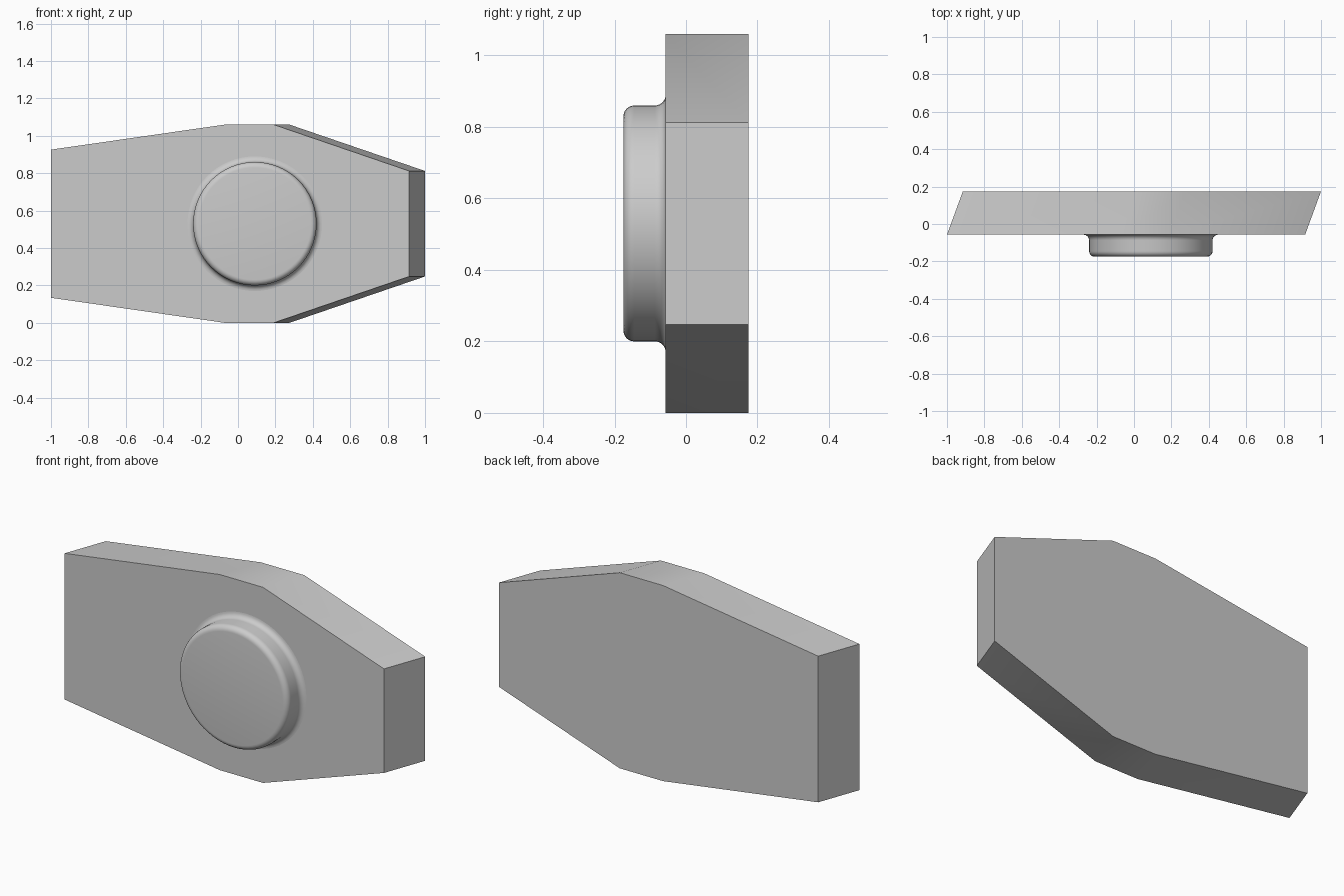
import bpy, bmesh
from math import sin, cos, pi, radians

if "Cube" in bpy.data.objects:
    bpy.data.objects.remove(bpy.data.objects["Cube"])

grey = bpy.data.materials.new("plain grey")
grey.use_nodes = True
colour = (0.6, 0.6, 0.6, 1)
grey.diffuse_color = colour
grey.node_tree.nodes["Principled BSDF"].inputs["Base Color"].default_value = colour

FRONT, BACK, BOSS_FRONT = -0.057, 0.175, -0.175
MID_Z = 0.53
SLANT = 0.085


def finish(name, bm):
    bmesh.ops.recalc_face_normals(bm, faces=bm.faces)
    mesh = bpy.data.meshes.new(name)
    bm.to_mesh(mesh)
    bm.free()
    mesh.materials.append(grey)
    obj = bpy.data.objects.new(name, mesh)
    bpy.context.collection.objects.link(obj)
    bpy.ops.object.select_all(action='DESELECT')
    obj.select_set(True)
    bpy.context.view_layer.objects.active = obj
    bpy.ops.object.shade_smooth_by_angle(angle=radians(30))
    return obj


# Tapered plate: half outline mirrored about mid height, extruded at a slant
half = [(-1, 0.396), (-0.07, MID_Z), (0.19, MID_Z), (0.915, 0.282)]
outline = half + [(x, -h) for x, h in reversed(half)]
bm = bmesh.new()
face = bm.faces.new([bm.verts.new((x, FRONT, MID_Z + h)) for x, h in outline])
ext = bmesh.ops.extrude_face_region(bm, geom=[face], use_keep_orig=True)
moved = [g for g in ext["geom"] if isinstance(g, bmesh.types.BMVert)]
bmesh.ops.translate(bm, verts=moved, vec=(SLANT, BACK - FRONT, 0))
finish("tapered_plate", bm)

# Round boss: lathed profile with a flared foot and a rounded rim
RADIUS, FILLET, STEPS, SIDES = 0.33, 0.03, 6, 64
arc = [i / STEPS * pi / 2 for i in range(STEPS + 1)]
profile = [(RADIUS + FILLET * (1 - sin(a)), FRONT - FILLET * (1 - cos(a))) for a in arc]
profile += [(RADIUS - FILLET * (1 - cos(a)), BOSS_FRONT + FILLET * (1 - sin(a))) for a in arc]
bm = bmesh.new()
rings = []
for r, y in profile:
    angles = [2 * pi * i / SIDES for i in range(SIDES)]
    rings.append([bm.verts.new((0.09 + r * cos(a), y, MID_Z + r * sin(a))) for a in angles])
for low, high in zip(rings, rings[1:]):
    for i in range(SIDES):
        j = (i + 1) % SIDES
        bm.faces.new((low[i], low[j], high[j], high[i]))
bm.faces.new(rings[-1])
bm.faces.new(rings[0])
finish("round_boss", bm)
